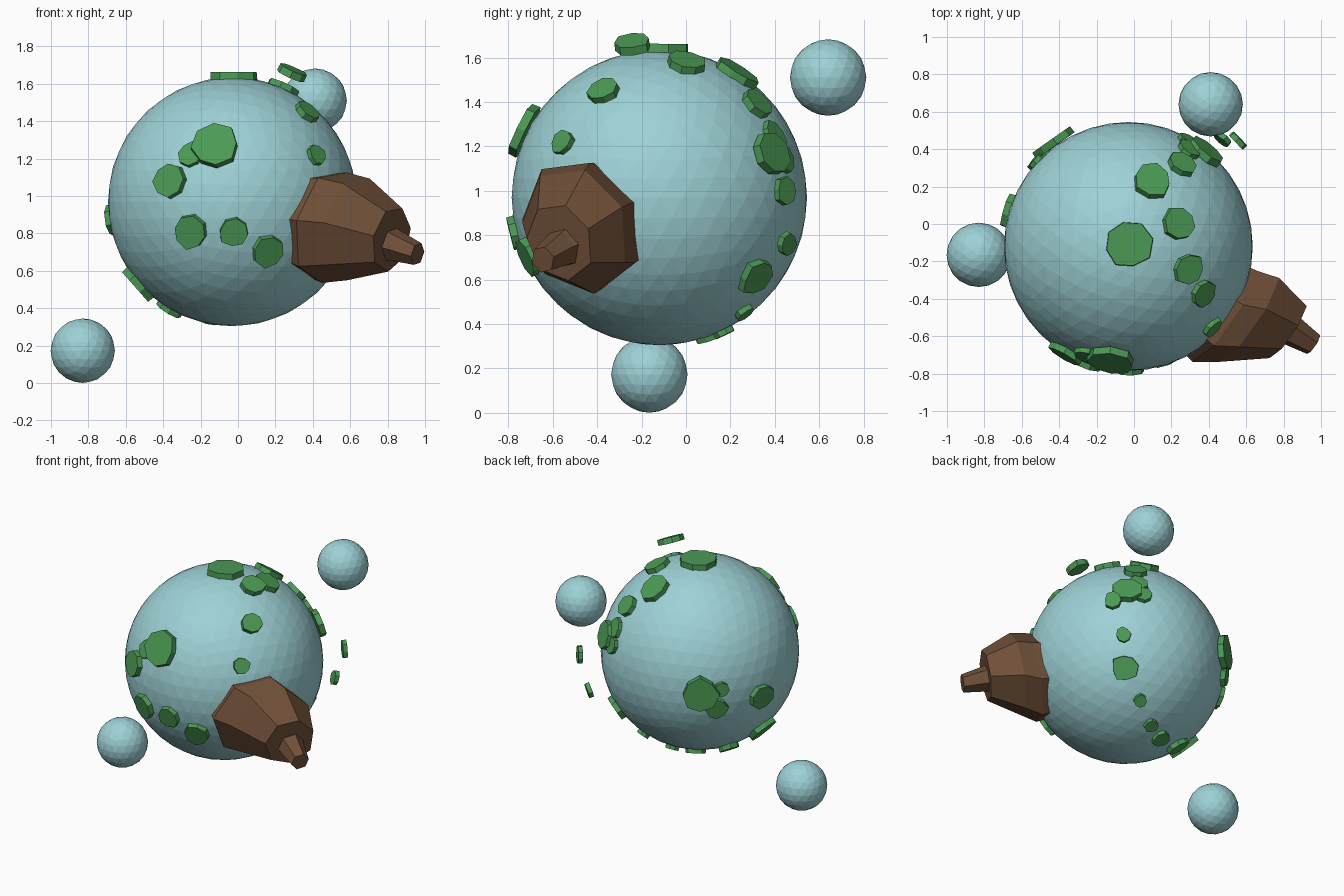
import bpy, bmesh, math, random
from mathutils import Vector

if "Cube" in bpy.data.objects:
    bpy.data.objects.remove(bpy.data.objects["Cube"])

random.seed(4)
C = Vector((-0.03, -0.12, 0.97))   # planet centre
R = 0.665


def material(name, rgb):
    m = bpy.data.materials.new(name)
    m.diffuse_color = (*rgb, 1)
    m.use_nodes = True
    m.node_tree.nodes["Principled BSDF"].inputs["Base Color"].default_value = m.diffuse_color
    return m


WATER = material("pale_teal", (0.34, 0.64, 0.67))
GREEN = material("leaf_green", (0.07, 0.32, 0.09))
BROWN = material("rock_brown", (0.16, 0.08, 0.04))


def finish(bm, name, mat):
    bmesh.ops.recalc_face_normals(bm, faces=bm.faces)
    me = bpy.data.meshes.new(name)
    bm.to_mesh(me)
    bm.free()
    me.materials.append(mat)
    ob = bpy.data.objects.new(name, me)
    bpy.context.collection.objects.link(ob)
    return ob


def ball(name, centre, radius, sub):
    bm = bmesh.new()
    bmesh.ops.create_icosphere(bm, subdivisions=sub, radius=radius)
    bmesh.ops.translate(bm, verts=bm.verts, vec=centre)
    finish(bm, name, WATER)


def stack(name, rings, sides, mat, wobble=0.0):
    """Closed faceted solid through rings of (centre, axis, radius, turn)."""
    bm = bmesh.new()
    scale = [1 + random.uniform(-wobble, wobble) for _ in range(sides)]
    loops = []
    for c, axis, r, turn in rings:
        n = Vector(axis).normalized()
        ref = Vector((0, 0, 1)) if abs(n.z) < 0.95 else Vector((0, 1, 0))
        u = ref.cross(n).normalized()
        v = n.cross(u)
        loop = []
        for i in range(sides):
            a = math.tau * i / sides + turn
            loop.append(bm.verts.new(Vector(c) + (u * math.cos(a) + v * math.sin(a)) * r * scale[i]))
        loops.append(loop)
    bm.faces.new(loops[0][::-1])
    bm.faces.new(loops[-1])
    for lo, hi in zip(loops, loops[1:]):
        for i in range(sides):
            j = (i + 1) % sides
            bm.faces.new((lo[i], lo[j], hi[j], hi[i]))
    return finish(bm, name, mat)


# Planet and two moons
ball("planet", C, R, 4)
ball("lower_moon", (-0.83, -0.165, 0.173), 0.172, 3)
ball("upper_moon", (0.41, 0.64, 1.51), 0.172, 3)

# Rocky mountain with a narrow stub on its summit
AX = (0.81, -0.55, -0.2)
stack("mountain", [
    ((0.42, -0.44, 0.85), AX, 0.30, 0.35),
    ((0.48, -0.48, 0.84), AX, 0.315, 0.35),
    ((0.61, -0.50, 0.83), AX, 0.29, 0.35),
    ((0.82, -0.57, 0.77), AX, 0.18, 0.35)], 7, BROWN, 0.03)
stack("summit_stub", [
    ((0.80, -0.54, 0.75), AX, 0.10, 0.2),
    ((0.84, -0.57, 0.735), AX, 0.085, 0.2),
    ((0.96, -0.645, 0.69), AX, 0.062, 0.2)], 6, BROWN)

# Land patches: position, radius, distance from the planet centre
S = 0.672
PATCHES = [
    # front
    ((-0.12, -0.72, 1.26), 0.125, 0.685), ((-0.25, -0.70, 1.22), 0.07, S),
    ((-0.36, -0.68, 1.08), 0.09, S), ((-0.25, -0.73, 0.81), 0.095, S),
    ((-0.02, -0.765, 0.81), 0.08, S), ((0.16, -0.70, 0.71), 0.09, S),
    # top and right
    ((-0.03, -0.11, 1.64), 0.13, S), ((0.10, 0.23, 1.53), 0.10, S),
    ((0.24, 0.00, 1.57), 0.09, S), ((0.29, -0.24, 1.66), 0.085, 0.77),
    ((0.37, -0.37, 1.45), 0.077, S), ((0.42, -0.555, 1.22), 0.057, S),
    # back right
    ((0.25, 0.32, 1.39), 0.08, S), ((0.30, 0.40, 1.25), 0.07, S),
    ((0.39, 0.39, 1.165), 0.10, 0.685), ((0.29, 0.44, 1.14), 0.06, S),
    ((0.555, 0.445, 1.0), 0.06, 0.816), ((0.475, 0.455, 0.76), 0.052, 0.792),
    ((0.34, 0.31, 0.62), 0.09, S), ((0.165, 0.26, 0.455), 0.045, S),
    # underside
    ((-0.01, 0.17, 0.37), 0.05, S), ((-0.15, 0.10, 0.35), 0.065, S),
    ((-0.36, 0.02, 0.41), 0.075, S), ((-0.53, -0.12, 0.53), 0.11, S),
    # back left
    ((-0.42, 0.435, 0.965), 0.125, 0.685), ((-0.523, 0.33, 0.99), 0.055, S),
    ((-0.495, 0.35, 0.85), 0.075, S), ((-0.665, 0.07, 0.874), 0.09, S),
]
for i, (p, r, d) in enumerate(PATCHES):
    n = (Vector(p) - C).normalized()
    h = 0.02 if r > 0.07 else 0.015
    turn = random.uniform(0, 1)
    stack(f"land_patch_{i + 1}", [(C + n * (d - h), n, r, turn), (C + n * (d + h), n, r * 0.98, turn)],
          8, GREEN, 0.1)
